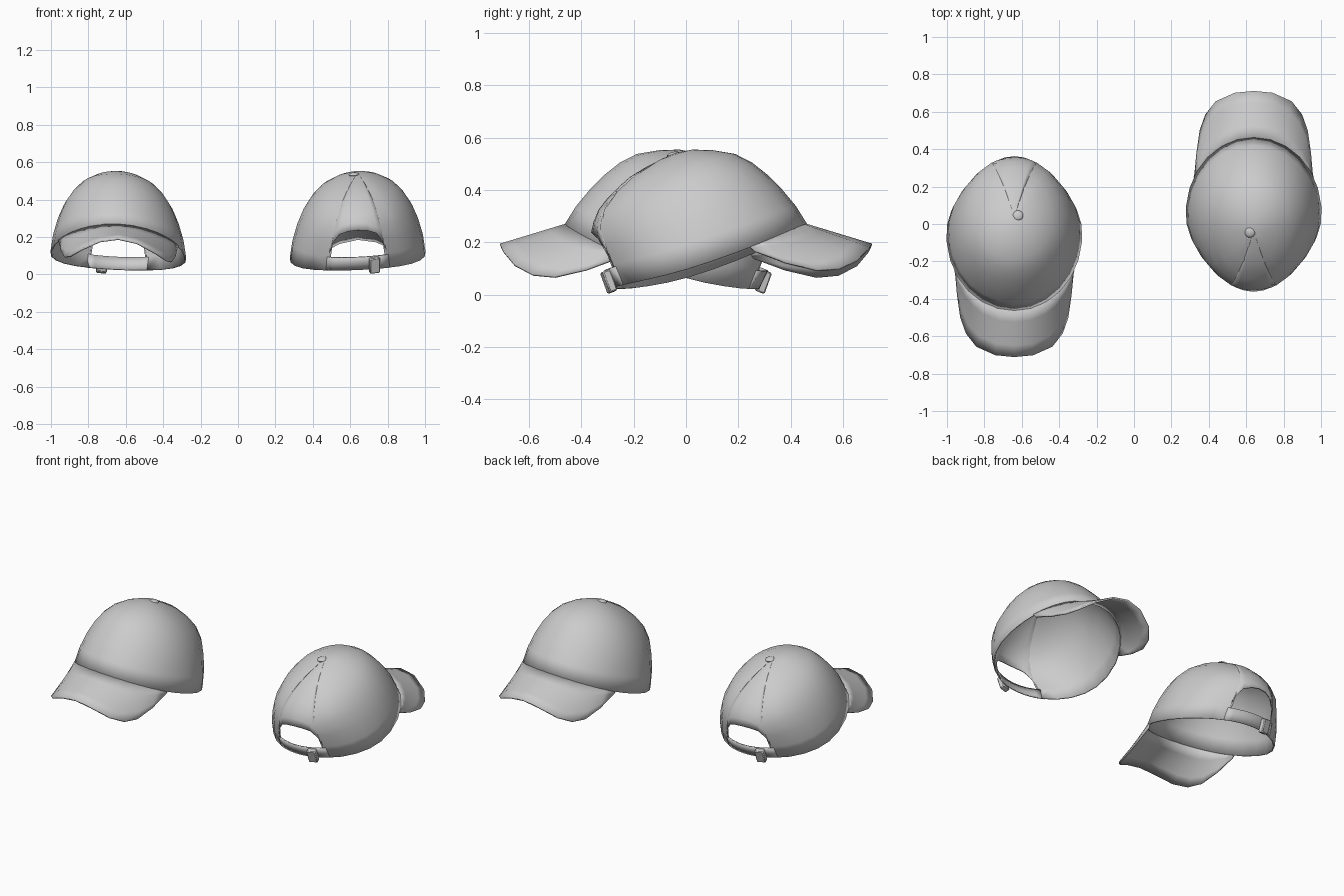
import bpy, bmesh, math
from mathutils import Vector, Matrix

if "Cube" in bpy.data.objects:
    bpy.data.objects.remove(bpy.data.objects["Cube"])

# crown profile: height, front / back / side reach above the tilted head rim
PROFILE = [(0, .39, .386, .36), (.08, .37, .397, .346), (.16, .338, .402, .32),
           (.23, .302, .398, .288), (.29, .262, .358, .247), (.34, .212, .285, .197),
           (.38, .135, .195, .13), (.405, .065, .09, .06), (.413, 0, 0, 0)]
H = .413
TILT = math.radians(18)
# half of the brim's outer edge: arc fraction, x, y, z
EDGE = [(0, 0, .71, .19), (.2, .1, .7, .172), (.4, .2, .655, .122), (.55, .255, .585, .087),
        (.7, .285, .5, .08), (.85, .302, .38, .108), (1, .312, .26, .152)]
# half of the rear opening: x, height
OPENING = [(.152, 0), (.15, .09), (.138, .15), (.105, .2), (.055, .22), (0, .226)]


def crown_point(phi, v):
    """Point of the crown, phi = 0 at the front, v = height above the rim."""
    v = min(max(v, 0), H)
    for lo, hi in zip(PROFILE, PROFILE[1:]):
        if v <= hi[0]:
            break
    t = (v - lo[0]) / (hi[0] - lo[0])
    front, back, side = (lo[i] + (hi[i] - lo[i]) * t for i in (1, 2, 3))
    fade = 1 - v / H
    c = -.05 * fade
    cs, sn = math.cos(phi), math.sin(phi)
    u = c + ((front - c) if cs > 0 else (back + c)) * cs
    w = v - .035 * sn * sn * fade ** 2
    return Vector((side * sn,
                   .09 + u * math.cos(TILT) - w * math.sin(TILT),
                   .145 + u * math.sin(TILT) + w * math.cos(TILT)))


def add_object(name, bm, sign, thickness=0):
    """Roll the part slightly, then put it in place; sign -1 turns it half round."""
    for v in bm.verts:
        x, y, z = v.co
        v.co = (sign * (.64 + x), sign * y, z + .045 * x)
    bmesh.ops.recalc_face_normals(bm, faces=bm.faces)
    me = bpy.data.meshes.new(name)
    bm.to_mesh(me)
    bm.free()
    ob = bpy.data.objects.new(name, me)
    bpy.context.collection.objects.link(ob)
    if thickness:
        m = ob.modifiers.new("thickness", 'SOLIDIFY')
        m.thickness, m.offset = thickness, 0
    bpy.ops.object.select_all(action='DESELECT')
    bpy.context.view_layer.objects.active = ob
    ob.select_set(True)
    bpy.ops.object.shade_smooth_by_angle(angle=math.radians(40))


def grid(columns, closed=False):
    """Quad surface through columns of points."""
    bm = bmesh.new()
    vs = [[bm.verts.new(p) for p in col] for col in columns]
    n = len(vs)
    for i in range(n if closed else n - 1):
        a, b = vs[i], vs[(i + 1) % n]
        for j in range(len(a) - 1):
            bm.faces.new((a[j], b[j], b[j + 1], a[j + 1]))
    bmesh.ops.remove_doubles(bm, verts=bm.verts, dist=1e-5)
    return bm


def crown():
    # columns: even steps round the sides, then the arch of the rear opening
    half = [(math.pi - math.asin(x / (.36 - .2 * h)), h) for x, h in OPENING]
    last = half[0][0]
    cols = [(last * i / 11, 0) for i in range(11)] + half
    cols += [(-p, h) for p, h in reversed(cols[1:-1])]
    return grid([[crown_point(p, h + (H - h) * r[0] / H) for r in PROFILE]
                 for p, h in cols], closed=True)


def brim():
    cols = []
    full = [(-a, -x, y, z) for a, x, y, z in reversed(EDGE[1:])] + EDGE
    for a, x, y, z in full:
        inner, outer = crown_point(math.radians(62) * a, 0), Vector((x, y, z))
        cols.append([inner.lerp(outer, k / 4) for k in range(5)])
    return grid(cols)


def strap():
    return grid([[crown_point(math.pi + math.radians(p), v) for v in (0, .037, .074)]
                 for p in range(-28, 29, 7)])


def block(size, centre, rot):
    bm = bmesh.new()
    bmesh.ops.create_cube(bm, size=1, matrix=Matrix.Translation(centre) @ rot
                          @ Matrix.Diagonal((*size, 1)))
    bmesh.ops.bevel(bm, geom=bm.edges[:], offset=.005, segments=1, affect='EDGES')
    return bm


def button():
    bm = bmesh.new()
    bmesh.ops.create_uvsphere(bm, u_segments=16, v_segments=8, radius=1,
                              matrix=Matrix.Translation((-.02, -.045, .535))
                              @ Matrix.Rotation(TILT * .5, 4, 'X')
                              @ Matrix.Diagonal((.028, .028, .012, 1)))
    return bm


# two identical caps, turned half round from each other
for label, sign in (("right", 1), ("left", -1)):
    add_object(f"{label}_cap_crown", crown(), sign, .008)
    add_object(f"{label}_cap_brim", brim(), sign, .01)
    add_object(f"{label}_cap_strap", strap(), sign, .008)
    lean = Matrix.Rotation(math.radians(20), 4, 'X') @ Matrix.Rotation(math.radians(12), 4, 'Z')
    add_object(f"{label}_cap_buckle", block((.055, .032, .085), (.09, -.295, .046), lean), sign)
    add_object(f"{label}_cap_button", button(), sign)
